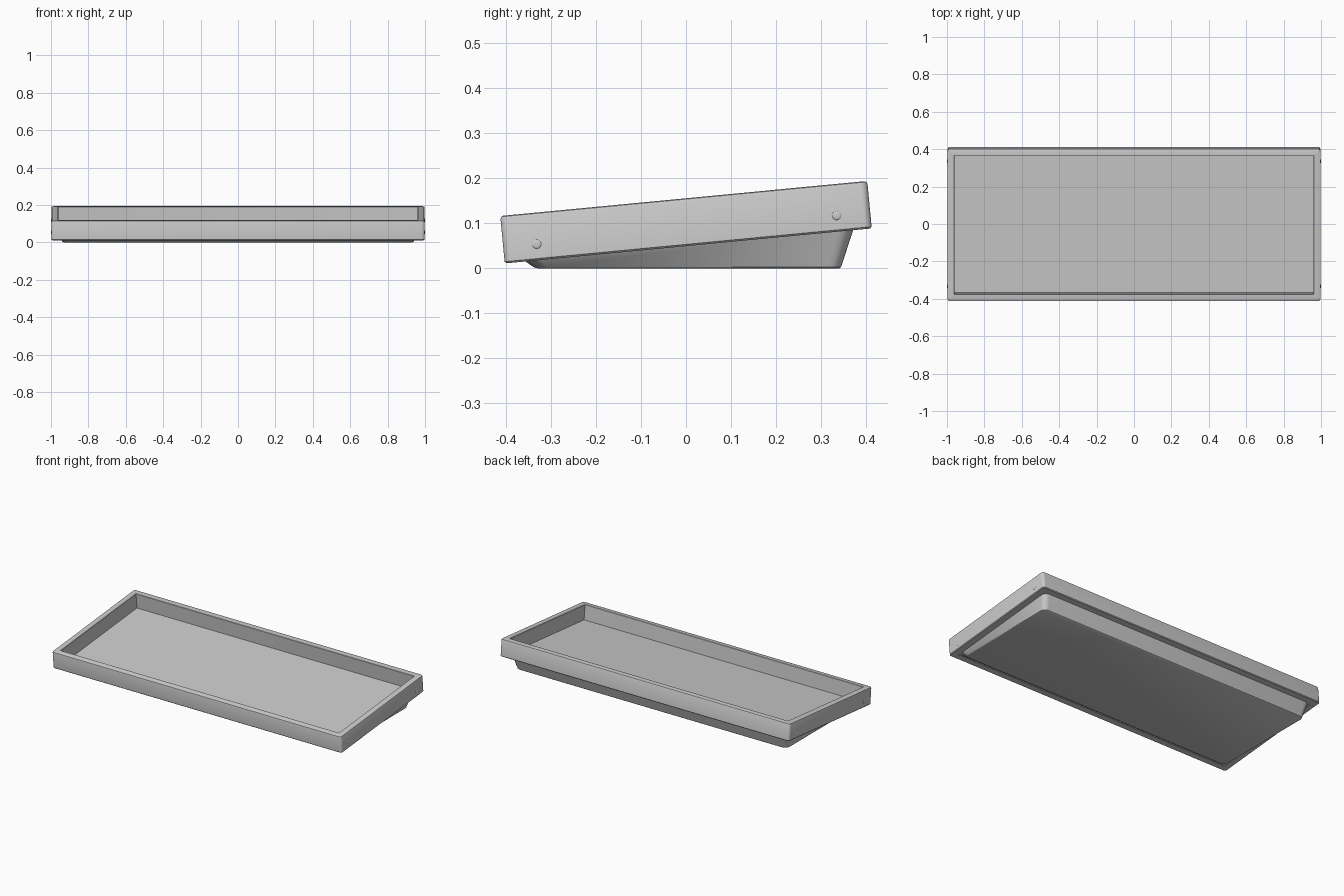
import bpy, bmesh
from math import radians, sin, cos, pi
from mathutils import Matrix, Vector

if "Cube" in bpy.data.objects:
    bpy.data.objects.remove(bpy.data.objects["Cube"])

# Local frame of the tilted tray
TILT = Matrix.Translation((0, 0, 0.1025)) @ Matrix.Rotation(radians(5.45), 4, 'X')
HX, HY, HZ = 0.998, 0.41, 0.053
SEG = 5


def ring(hx, y0, y1, z, r, matrix=Matrix()):
    """Rounded rectangle, counter-clockwise."""
    pts = []
    corners = [(hx, y1, 0), (-hx, y1, 1), (-hx, y0, 2), (hx, y0, 3)]
    for x, y, q in corners:
        cx = x - r if x > 0 else x + r
        cy = y - r if y == y1 else y + r
        for i in range(SEG + 1):
            a = (q + i / SEG) * pi / 2
            pts.append(matrix @ Vector((cx + r * cos(a), cy + r * sin(a), z)))
    return pts


def loft(name, rings, closed=False):
    """Skin a list of rings; closed loops back, otherwise ends are capped."""
    bm = bmesh.new()
    loops = [[bm.verts.new(p) for p in rg] for rg in rings]
    n = len(loops[0])
    for k in range(len(loops) if closed else len(loops) - 1):
        a, b = loops[k], loops[(k + 1) % len(loops)]
        for i in range(n):
            j = (i + 1) % n
            bm.faces.new((a[i], a[j], b[j], b[i]))
    if not closed:
        bm.faces.new(loops[0][::-1])
        bm.faces.new(loops[-1])
    return finish(name, bm)


def finish(name, bm):
    bmesh.ops.recalc_face_normals(bm, faces=bm.faces)
    me = bpy.data.meshes.new(name)
    bm.to_mesh(me)
    bm.free()
    ob = bpy.data.objects.new(name, me)
    bpy.context.collection.objects.link(ob)
    bpy.ops.object.select_all(action='DESELECT')
    ob.select_set(True)
    bpy.context.view_layer.objects.active = ob
    bpy.ops.object.shade_smooth_by_angle(angle=radians(30))
    return ob


def inset_ring(d, z, r):
    return ring(HX - d, -HY + d, HY - d, z, r, TILT)


# Rim: wall cross-section (inset, height, corner radius) swept round the tray
profile = [
    (0.004, -HZ, 0.012), (0.0, -HZ + 0.004, 0.016),
    (0.0, HZ - 0.007, 0.016), (0.002, HZ - 0.002, 0.014), (0.007, HZ, 0.010),
    (0.036, HZ, 0.004), (0.038, HZ - 0.002, 0.002), (0.038, -HZ, 0.002),
]
loft("tray_rim", [inset_ring(*p) for p in profile], closed=True)

# Floor panel
loft("tray_floor", [inset_ring(0.037, -HZ + 0.003, 0.002),
                    inset_ring(0.037, -HZ + 0.013, 0.002)])

# Tapered wedge base under the tray, flat on the ground
loft("wedge_base", [
    ring(0.930, -0.330, 0.341, 0.0, 0.026),
    ring(0.936, -0.339, 0.345, 0.0025, 0.030),
    ring(0.955, -0.368, 0.370, -HZ + 0.004, 0.035, TILT),
])

# Four screw heads, two on each end
for side, sx in (("left", -1), ("right", 1)):
    for end, sy in (("front", -1), ("back", 1)):
        bm = bmesh.new()
        bmesh.ops.create_uvsphere(bm, u_segments=16, v_segments=8, radius=0.010)
        place = TILT @ Matrix.Translation((sx * HX, sy * 0.335, -0.017)) \
            @ Matrix.Rotation(pi / 2, 4, 'Y') @ Matrix.Diagonal((1, 1, 0.2, 1))
        bmesh.ops.transform(bm, matrix=place, verts=bm.verts)
        finish(f"screw_{side}_{end}", bm)
